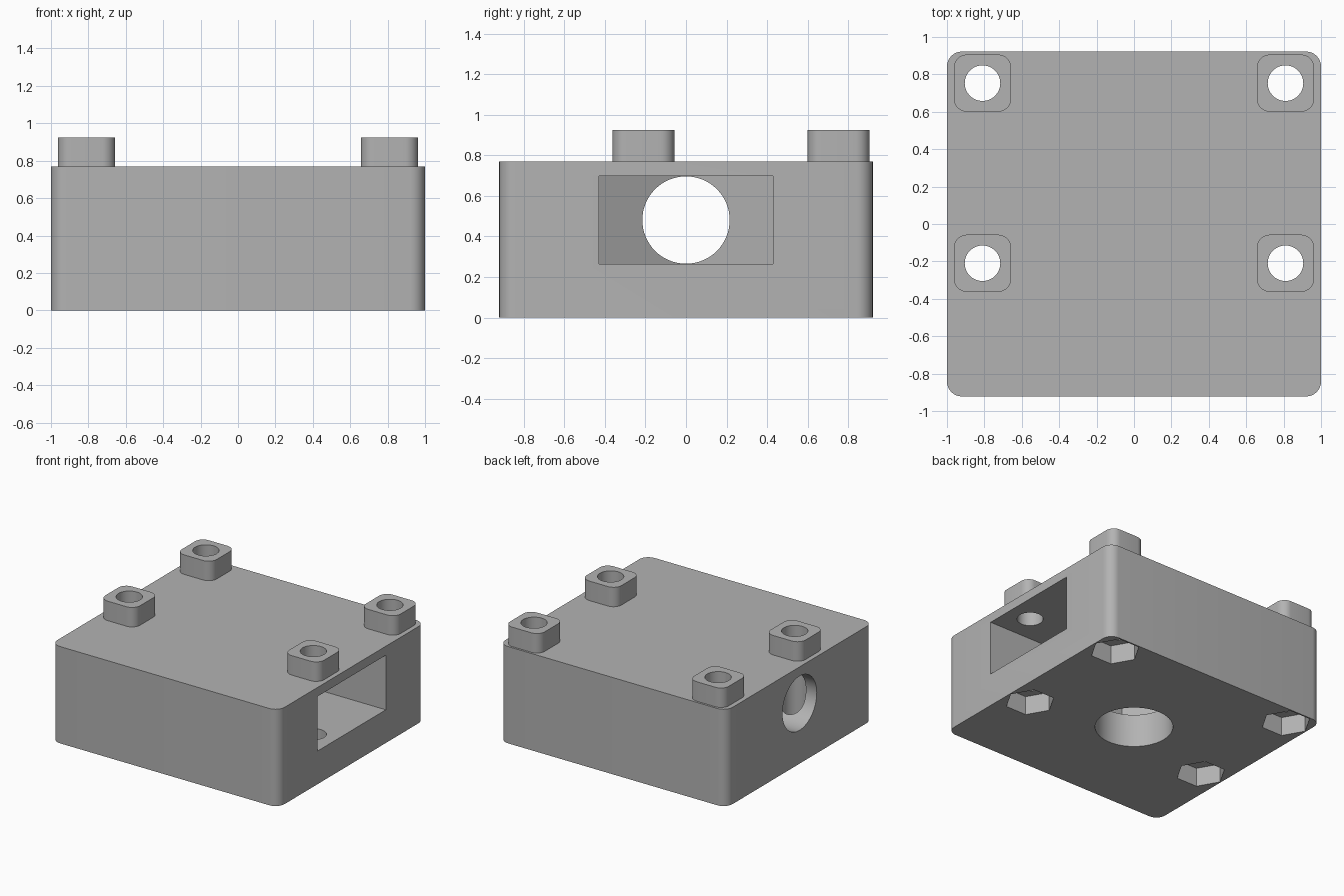
import bpy, bmesh, math
from mathutils import Matrix

if "Cube" in bpy.data.objects:
    bpy.data.objects.remove(bpy.data.objects["Cube"], do_unlink=True)

grey = bpy.data.materials.new("plain grey")
grey.use_nodes = True
colour = (0.45, 0.45, 0.45, 1)
grey.diffuse_color = colour
grey.node_tree.nodes["Principled BSDF"].inputs["Base Color"].default_value = colour

BODY_TOP, BOSS_TOP = 0.77, 0.925
SCREWS = [(x, y) for x in (-0.81, 0.81) for y in (-0.21, 0.753)]


def prism(name, outline, z0, z1, matrix=Matrix()):
    """Extrude a counter-clockwise outline from z0 to z1."""
    bm = bmesh.new()
    base = bm.faces.new([bm.verts.new((x, y, z0)) for x, y in outline])
    up = bmesh.ops.extrude_face_region(bm, geom=[base])["geom"]
    top = [v for v in up if isinstance(v, bmesh.types.BMVert)]
    bmesh.ops.translate(bm, verts=top, vec=(0, 0, z1 - z0))
    bmesh.ops.recalc_face_normals(bm, faces=bm.faces)
    bm.transform(matrix)
    mesh = bpy.data.meshes.new(name)
    bm.to_mesh(mesh)
    bm.free()
    mesh.materials.append(grey)
    obj = bpy.data.objects.new(name, mesh)
    bpy.context.collection.objects.link(obj)
    return obj


def ring(radius, sides, cx=0, cy=0):
    angles = [math.tau * i / sides for i in range(sides)]
    return [(cx + radius * math.cos(a), cy + radius * math.sin(a)) for a in angles]


def rounded_rect(hx, hy, r, cx=0, cy=0, steps=8):
    points = []
    for q, (sx, sy) in enumerate([(1, 1), (-1, 1), (-1, -1), (1, -1)]):
        for i in range(steps + 1):
            a = math.pi / 2 * (q + i / steps)
            points.append((cx + sx * (hx - r) + r * math.cos(a),
                           cy + sy * (hy - r) + r * math.sin(a)))
    return points


def cut(target, cutters):
    """Subtract every cutter, then delete it."""
    bpy.context.view_layer.objects.active = target
    for cutter in cutters:
        cutter.hide_render = True
        mod = target.modifiers.new("cut", 'BOOLEAN')
        mod.operation, mod.solver, mod.object = 'DIFFERENCE', 'EXACT', cutter
        bpy.ops.object.modifier_apply(modifier=mod.name)
        bpy.data.objects.remove(cutter, do_unlink=True)


def smooth(obj):
    bpy.ops.object.select_all(action='DESELECT')
    obj.select_set(True)
    bpy.context.view_layer.objects.active = obj
    bpy.ops.object.shade_smooth_by_angle(angle=math.radians(30))


# Main block with rounded upright corners
body = prism("body", rounded_rect(1, 0.922, 0.08), 0, BODY_TOP)

# Side slot ending in a hexagonal point, open on the left
R = 0.43 / math.cos(math.pi / 6)
slot = [(1.1, -0.43), (1.1, 0.43), (-R / 2, 0.43), (-R, 0), (-R / 2, -0.43)]
cutters = [prism("slot_cutter", slot, 0.264, 0.698)]

# Round side tunnel and round opening underneath
sideways = Matrix.Translation((0, 0, 0.481)) @ Matrix.Rotation(-math.pi / 2, 4, 'Y')
cutters.append(prism("tunnel_cutter", ring(0.2155, 64), 0.1, 1.1, sideways))
cutters.append(prism("bottom_cutter", ring(0.283, 64), -0.1, 0.4))

# Screw holes with hexagonal nut recesses below
for x, y in SCREWS:
    cutters.append(prism("screw_cutter", ring(0.095, 48, x, y), -0.1, 1.1))
    cutters.append(prism("nut_cutter", ring(0.182, 6, x, y), -0.1, 0.15))
cut(body, cutters)
smooth(body)

# Raised mounting bosses
for x, y in SCREWS:
    name = ("back" if y > 0 else "front") + ("_left" if x > 0 else "_right") + "_boss"
    boss = prism(name, rounded_rect(0.153, 0.153, 0.07, x, y), BODY_TOP, BOSS_TOP)
    cut(boss, [prism("screw_cutter", ring(0.095, 48, x, y), 0.5, 1.1)])
    smooth(boss)
